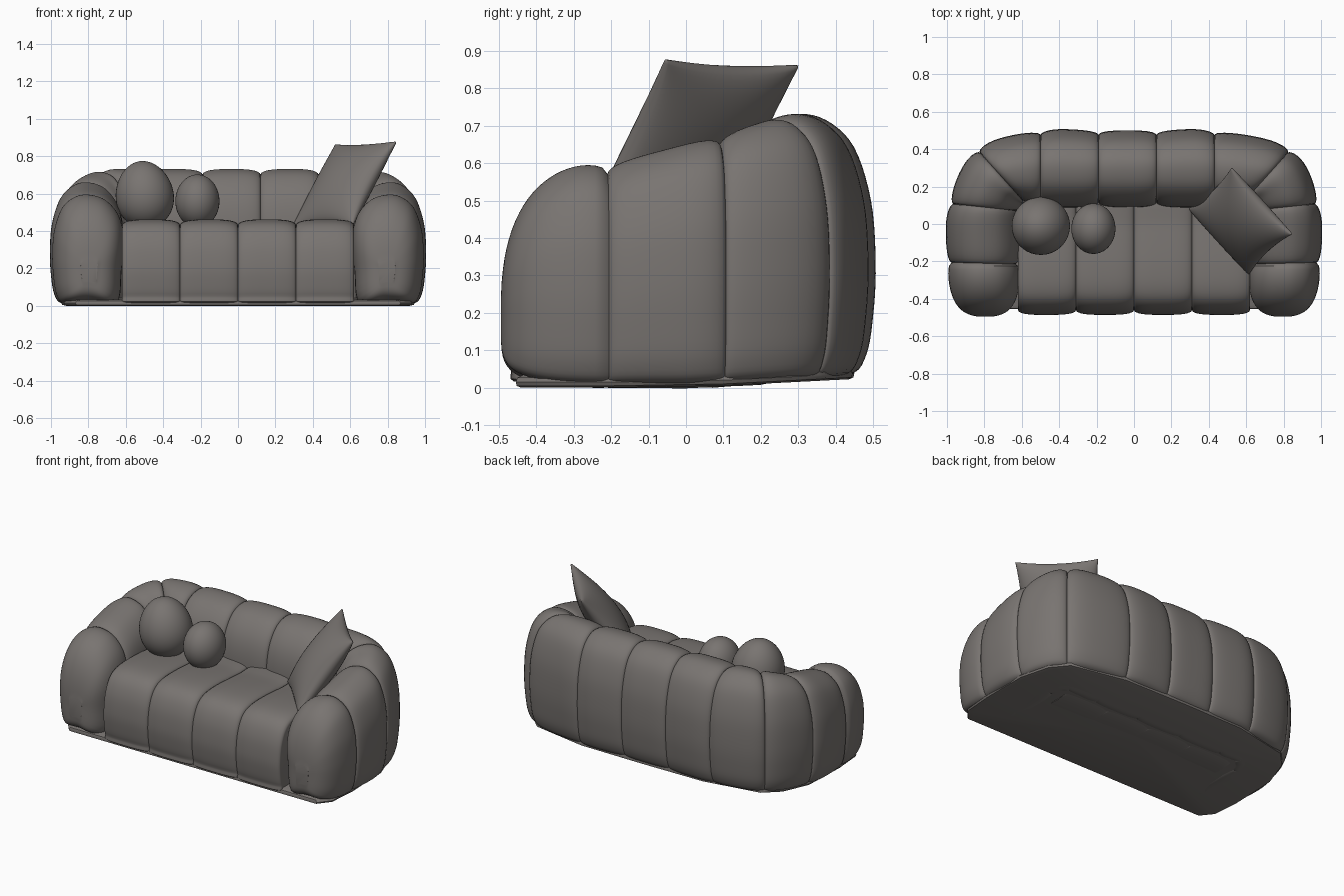
import bpy, bmesh, math
from mathutils import Vector, Matrix

if "Cube" in bpy.data.objects:
    bpy.data.objects.remove(bpy.data.objects["Cube"])

mat = bpy.data.materials.new("warm grey fabric")
mat.diffuse_color = (0.19, 0.175, 0.165, 1)
mat.use_nodes = True
mat.node_tree.nodes["Principled BSDF"].inputs["Base Color"].default_value = mat.diffuse_color


def finish(name, bm, angle=40):
    bmesh.ops.remove_doubles(bm, verts=bm.verts, dist=1e-5)
    bmesh.ops.recalc_face_normals(bm, faces=bm.faces)
    me = bpy.data.meshes.new(name)
    bm.to_mesh(me)
    bm.free()
    me.materials.append(mat)
    me.polygons.foreach_set("use_smooth", [True] * len(me.polygons))
    me.set_sharp_from_angle(angle=math.radians(angle))
    ob = bpy.data.objects.new(name, me)
    bpy.context.collection.objects.link(ob)
    return ob


def cr(a, b, c, d, t):
    # Catmull-Rom interpolation
    return 0.5 * (2 * b + (c - a) * t + (2 * a - 5 * b + 4 * c - d) * t * t
                  + (3 * b - a - 3 * c + d) * t ** 3)


def smooth_loop(pts, n=5):
    P = [Vector(p) for p in pts]
    k = len(P)
    return [cr(P[i - 1], P[i], P[(i + 1) % k], P[(i + 2) % k], j / n)
            for i in range(k) for j in range(n)]


def puff(t):
    # 0 at a seam, 1 in the middle of a cushion
    return math.sqrt(max(0, 1 - abs(2 * t - 1) ** 3.2))


INSET = 0.025


def cushions(seams, pad0, pad1, n=16):
    # stations between seams: seam = vector pairs (outer, inner) and height
    S = [pad0] + seams + [pad1]
    out = []
    for i in range(1, len(S) - 2):
        for j in range(n + 1):
            t = (1 - math.cos(math.pi * j / n)) / 2
            if j == n and i < len(S) - 3:
                continue
            o, q = (cr(*[Vector(S[i + k][m]) for k in (-1, 0, 1, 2)], t) for m in (0, 1))
            h = cr(*[S[i + k][2] for k in (-1, 0, 1, 2)], t)
            out.append((o, q, h, INSET * (1 - puff(t)), 1, 1))
    return out


def loft(name, stations, profile):
    bm = bmesh.new()
    rings = []
    for o, q, h, d, su, sv in stations:
        w = (q - o).length
        ring = []
        for u, v in profile:
            uu = 0.5 + (u - 0.5) * (1 - 2 * d / w) * su
            v0 = 0.33
            v = v0 + (v - v0) * (sv if v > v0 else sv ** 0.4)
            p = o.lerp(q, uu)
            z = 0.012 + v * (h - 0.012 - d * 1.2) + 0.05 * max(0, p.y) * max(0, 1 - v * 3)
            ring.append(bm.verts.new((p.x, p.y, z)))
        rings.append(ring)
    k = len(profile)
    for a, b in zip(rings, rings[1:]):
        for i in range(k):
            bm.faces.new((a[i], a[(i + 1) % k], b[(i + 1) % k], b[i]))
    for r in (rings[0], rings[-1]):
        bm.faces.new(r)
    return finish(name, bm)


# arms and back: one U-shaped run of puffed cushions
side = [((1.0, -0.205), (0.61, -0.215), 0.60),
        ((0.99, 0.11), (0.61, 0.07), 0.675),
        ((0.84, 0.40), (0.58, 0.11), 0.725)]
flip = lambda s: ((-s[0][0], s[0][1]), (-s[1][0], s[1][1]), s[2])
back = [((x, 0.50), (x, 0.09), 0.73) for x in (0.43, 0.12, -0.19, -0.5)]
pad = ((0.97, -0.5), (0.62, -0.5), 0.57)
run = cushions(side + back + [flip(s) for s in side[::-1]], pad, flip(pad))

# rounded front ends of the arms
cap = []
for i in range(1, 25):
    t = math.sin(math.pi / 2 * i / 24)
    y = -0.205 - 0.29 * t
    su = max(0.02, 1 - t ** 3.2) ** (1 / 2.8)
    sv = max(0.004, 1 - t ** 2.5) ** (1 / 2.4)
    d = INSET * (1 - puff(min(0.5, t)))
    cap.append((Vector((1.0 - 0.02 * t, y)), Vector((0.61, y)), 0.60, d, su, sv))
mir = [(Vector((-o.x, o.y)), Vector((-q.x, q.y)), *r) for o, q, *r in cap]
arm_profile = smooth_loop([(0.17, 0), (0.06, 0.08), (0.015, 0.25), (0, 0.45), (0.03, 0.68),
                           (0.14, 0.88), (0.32, 0.98), (0.52, 1), (0.75, 0.95),
                           (0.93, 0.81), (1, 0.6), (0.97, 0.3), (0.9, 0), (0.5, 0)])
loft("arms_and_back", cap[::-1] + run + mir, arm_profile)

# seat: four puffed cushions
seat = [((x, -0.485), (x, 0.20), 0.462) for x in (-0.62, -0.31, 0.0, 0.31, 0.62)]
seat_profile = smooth_loop([(0.07, 0), (0.025, 0.09), (0.005, 0.25), (0, 0.45), (0.025, 0.7),
                            (0.09, 0.89), (0.2, 0.98), (0.4, 1), (0.7, 0.97),
                            (0.97, 0.93), (1, 0.5), (0.97, 0), (0.5, 0)])
loft("seat", cushions(seat, ((-0.9, -0.48), (-0.9, 0.2), 0.46),
                      ((0.9, -0.48), (0.9, 0.2), 0.46)), seat_profile)

# base: flat underside with a soft rim
half = [(0.0, -0.455), (0.6, -0.455), (0.87, -0.455), (0.93, -0.38), (0.945, -0.2),
        (0.94, 0.1), (0.88, 0.28), (0.79, 0.375), (0.43, 0.445), (0.0, 0.45)]
outline = half + [(-x, y) for x, y in half[-2:0:-1]]
bm = bmesh.new()
rings = [[bm.verts.new((x * s, y * s, z + 0.05 * max(0, y))) for x, y in outline]
         for s, z in ((0.97, 0), (0.995, 0.005), (1.0, 0.015), (0.99, 0.027), (0.95, 0.035))]
k = len(outline)
for a, b in zip(rings, rings[1:]):
    for i in range(k):
        bm.faces.new((a[i], a[(i + 1) % k], b[(i + 1) % k], b[i]))
for r, z in ((rings[0], 0), (rings[-1], 0.035)):
    c = bm.verts.new((0, 0, z))
    for i in range(k):
        bm.faces.new((r[i], r[(i + 1) % k], c))
finish("base", bm)


# round cushions
def ball(name, loc, rad, tilt, taper):
    bm = bmesh.new()
    bmesh.ops.create_uvsphere(bm, u_segments=40, v_segments=24, radius=1)
    for v in bm.verts:
        f = 1 - taper * v.co.z
        v.co = Vector((v.co.x * rad[0] * f, v.co.y * rad[1] * f, v.co.z * rad[2]))
    bm.transform(Matrix.Translation(loc) @ Matrix.Rotation(math.radians(tilt), 4, 'Y'))
    finish(name, bm)


ball("large_round_cushion", (-0.5, -0.01, 0.595), (0.155, 0.155, 0.18), -8, 0.08)
ball("small_round_cushion", (-0.217, -0.025, 0.56), (0.118, 0.135, 0.142), 0, 0.0)

# square pillow leaning on the right arm
mid = Vector((0.568, 0.015, 0.648))
e1 = Vector((0.315, -0.345, 0.015)) / 2
e2 = Vector((0.225, 0.21, 0.43)) / 2
nrm = e1.cross(e2).normalized()
bm = bmesh.new()
N = 24
for sgn in (1, -1):
    grid = []
    for i in range(N + 1):
        u = -math.cos(math.pi * i / N)
        row = []
        for j in range(N + 1):
            v = -math.cos(math.pi * j / N)
            a, b = 1 - u * u, 1 - v * v
            th = 0.012 * (a * b) ** 0.15 + 0.08 * (a * b) ** 0.6
            row.append(bm.verts.new(mid + e1 * u * (1.03 - 0.09 * b) + e2 * v * (1.03 - 0.07 * a)
                                    + nrm * sgn * th))
        grid.append(row)
    for i in range(N):
        for j in range(N):
            bm.faces.new((grid[i][j], grid[i + 1][j], grid[i + 1][j + 1], grid[i][j + 1]))
finish("square_pillow", bm, 60)
